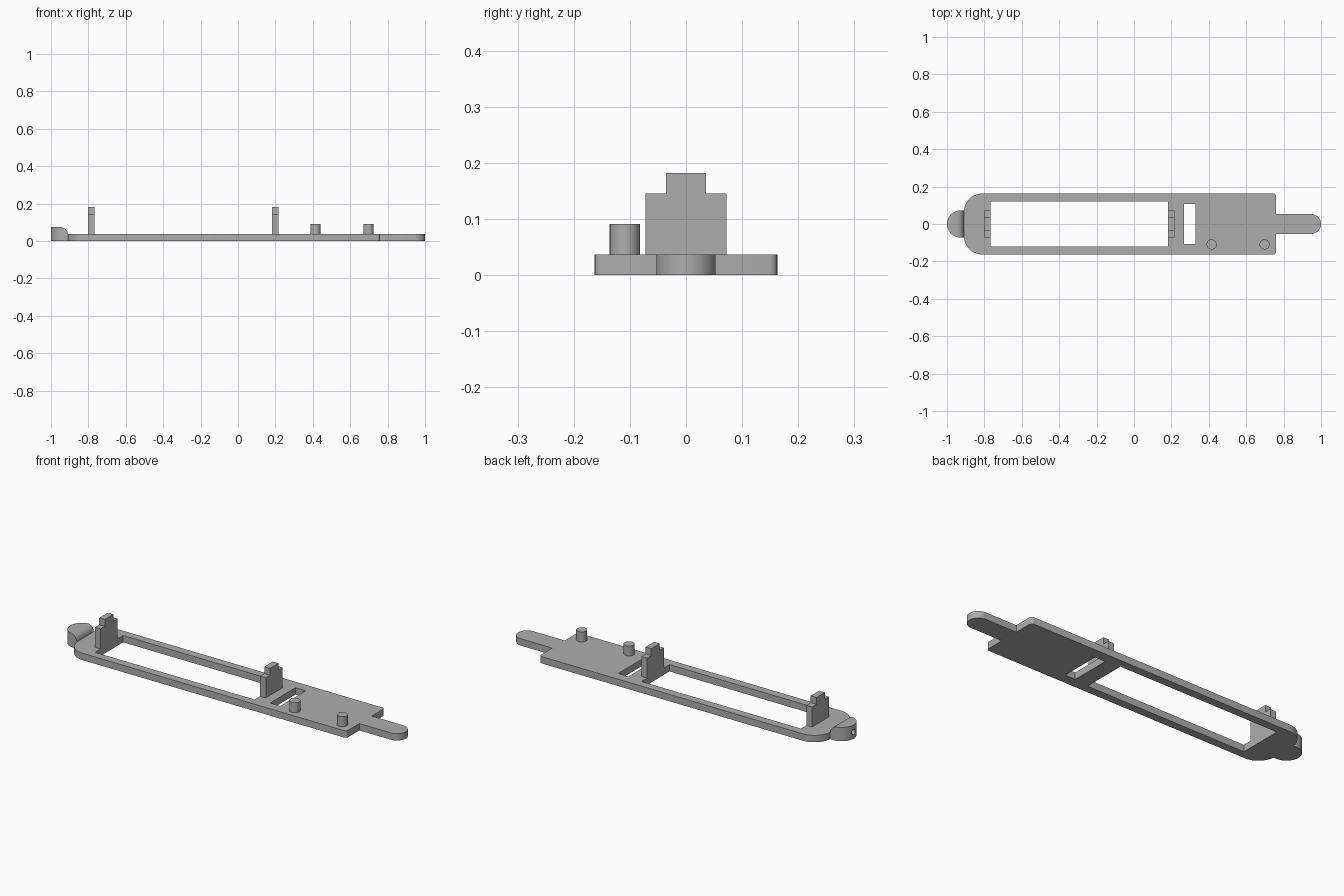
import bpy
from math import cos, sin, pi

if "Cube" in bpy.data.objects:
    bpy.data.objects.remove(bpy.data.objects["Cube"], do_unlink=True)

T = 0.037  # plate thickness

grey = bpy.data.materials.new("plain grey")
grey.use_nodes = True
colour = (0.42, 0.42, 0.42, 1)
grey.diffuse_color = colour
grey.node_tree.nodes["Principled BSDF"].inputs["Base Color"].default_value = colour


def arc(cx, cy, r, start, end, n=12):
    """Points on an arc, angles in degrees."""
    angles = [(start + (end - start) * i / n) * pi / 180 for i in range(n + 1)]
    return [(cx + r * cos(a), cy + r * sin(a)) for a in angles]


def prism(name, outline, low, high, axis="z"):
    """Extrude a closed outline along z, x (outline is y, z) or y (outline is x, z)."""
    place = {"z": lambda u, v, w: (u, v, w),
             "x": lambda u, v, w: (w, u, v),
             "y": lambda u, v, w: (u, w, v)}[axis]
    n = len(outline)
    verts = [place(u, v, w) for w in (low, high) for u, v in outline]
    faces = [list(range(n))[::-1], list(range(n, 2 * n))]
    faces += [(i, (i + 1) % n, n + (i + 1) % n, n + i) for i in range(n)]
    if axis == "y":
        faces = [list(f)[::-1] for f in faces]
    mesh = bpy.data.meshes.new(name)
    mesh.from_pydata(verts, [], faces)
    mesh.materials.append(grey)
    obj = bpy.data.objects.new(name, mesh)
    bpy.context.collection.objects.link(obj)
    return obj


def box_outline(x0, x1, half):
    return [(x0, -half), (x1, -half), (x1, half), (x0, half)]


def boolean(target, cutter, operation="DIFFERENCE"):
    """Apply a boolean and remove the cutter."""
    mod = target.modifiers.new("cut", "BOOLEAN")
    mod.operation, mod.solver, mod.object = operation, "EXACT", cutter
    bpy.context.view_layer.objects.active = target
    bpy.ops.object.modifier_apply(modifier=mod.name)
    bpy.data.objects.remove(cutter, do_unlink=True)


def smooth(obj):
    bpy.ops.object.select_all(action="DESELECT")
    obj.select_set(True)
    bpy.context.view_layer.objects.active = obj
    bpy.ops.object.shade_smooth_by_angle()


# Base plate with round corners at one end and a tongue at the other
half = 0.163
tongue = 0.053
big, small = 0.1, 0.015
outline = arc(-0.91 + big, -half + big, big, 180, 270)
outline += arc(0.76 - small, -half + small, small, 270, 360, 4)
outline += [(0.76, -tongue)]
outline += arc(1 - tongue, 0, tongue, -90, 90, 24)
outline += [(0.76, tongue)]
outline += arc(0.76 - small, half - small, small, 0, 90, 4)
outline += arc(-0.91 + big, half - big, big, 90, 180)
plate = prism("base_plate", outline, 0, T)

# Long window and narrow slot through the plate
for x0, x1, h in ((-0.768, 0.182, 0.119), (0.267, 0.328, 0.108)):
    boolean(plate, prism("opening_cutter", box_outline(x0, x1, h), -0.1, 0.1))
smooth(plate)

# Stepped upright at each end of the window
step = [(0.072, T), (0.072, 0.145), (0.036, 0.145), (0.036, 0.182)]
profile = step + [(-y, z) for y, z in reversed(step)]
for name, x0 in (("rear_upright", -0.802), ("middle_upright", 0.182)):
    prism(name, profile, x0, x0 + 0.034, "x")

# Round locating pegs
for name, x in (("inner_peg", 0.415), ("outer_peg", 0.698)):
    smooth(prism(name, arc(x, -0.109, 0.027, 0, 348.75, 31), T, 0.091))

# Rounded end lug: half disc trimmed by a side profile with a rolled edge
r = 0.072
lug = prism("end_lug", [(-0.905, -r), (-0.905, r)] + arc(-1 + r, 0, r, 90, 270, 24), 0, 0.074)
side = [(-1.1, -0.1), (-0.905, -0.1), (-0.905, T)]
side += arc(-0.947, T, 0.037, 0, 90) + [(-1.1, 0.074)]
boolean(lug, prism("lug_profile", side, -0.2, 0.2, "y"), "INTERSECT")

# Small cord hole in the tip of the lug
boolean(lug, prism("hole_cutter", arc(0, T, 0.014, 0, 345, 23), -1.1, -0.95, "x"))
smooth(lug)
